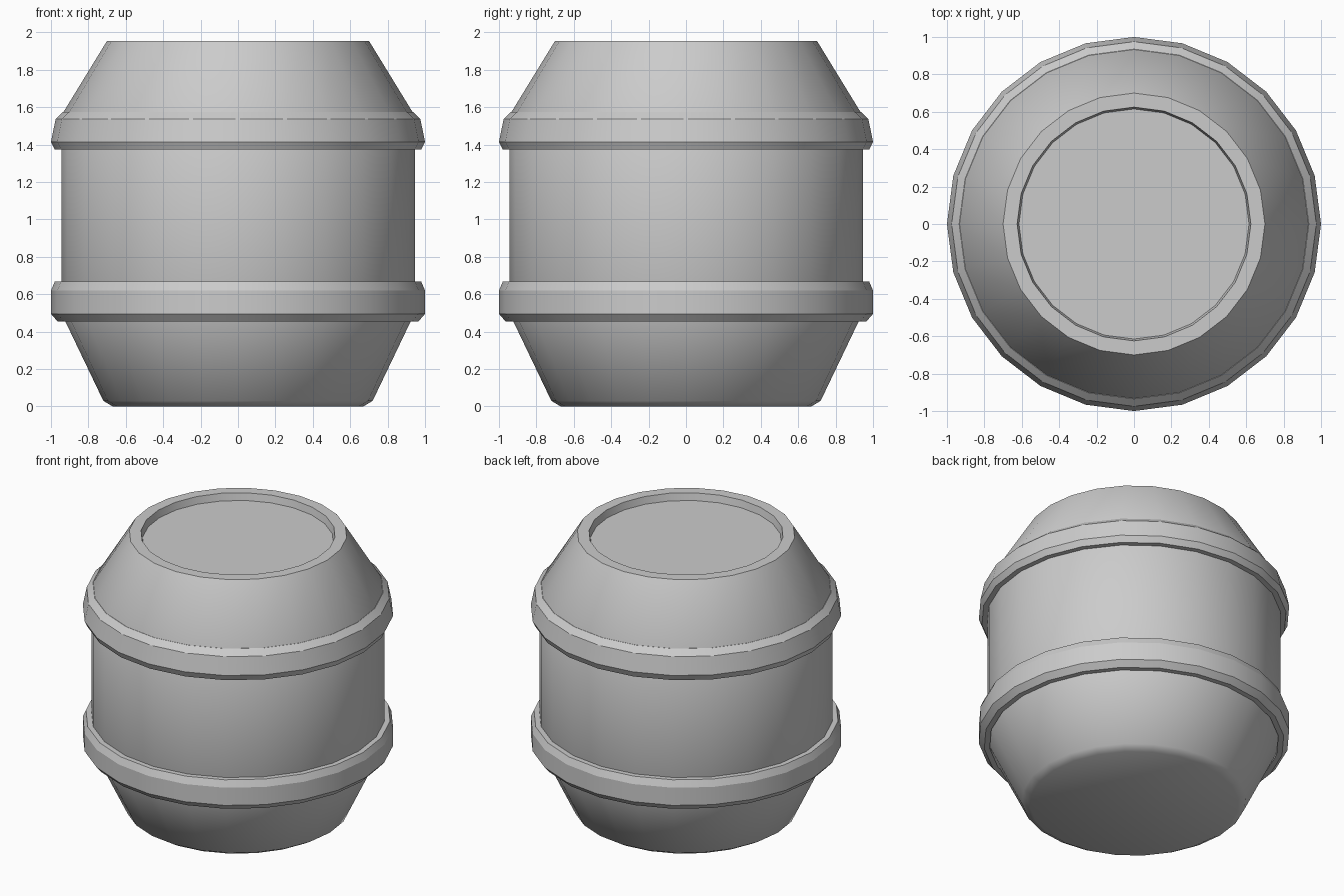
import bpy, math

if "Cube" in bpy.data.objects:
    bpy.data.objects.remove(bpy.data.objects["Cube"])

SIDES = 24


def lathe(name, profile, angle, ring=False):
    """Revolve (radius, z) points around z; ring closes the profile, otherwise ends are capped."""
    verts, faces = [], []
    for r, z in profile:
        for i in range(SIDES):
            a = 2 * math.pi * i / SIDES
            verts.append((r * math.cos(a), r * math.sin(a), z))
    n = len(profile)
    for k in range(n if ring else n - 1):
        lo, hi = k * SIDES, ((k + 1) % n) * SIDES
        for i in range(SIDES):
            j = (i + 1) % SIDES
            faces.append((lo + i, lo + j, hi + j, hi + i))
    if not ring:
        faces.append(tuple(reversed(range(SIDES))))
        faces.append(tuple(range((n - 1) * SIDES, n * SIDES)))
    mesh = bpy.data.meshes.new(name)
    mesh.from_pydata(verts, [], faces)
    obj = bpy.data.objects.new(name, mesh)
    bpy.context.collection.objects.link(obj)
    bpy.ops.object.select_all(action='DESELECT')
    obj.select_set(True)
    bpy.context.view_layer.objects.active = obj
    bpy.ops.object.shade_smooth_by_angle(angle=math.radians(angle))
    return obj


# Barrel shell with tapered ends and a recessed lid
lathe("barrel_body", [
    (0.67, 0.0), (0.72, 0.03), (0.945, 0.5), (0.945, 1.555),
    (0.70, 1.955), (0.625, 1.955), (0.615, 1.905)], 35)

# Lower hoop
lathe("lower_hoop", [
    (0.93, 0.455), (0.965, 0.455), (1.0, 0.495), (1.0, 0.62),
    (0.98, 0.667), (0.93, 0.667)], 18, ring=True)

# Upper hoop, leaning inwards
lathe("upper_hoop", [
    (0.92, 1.373), (0.98, 1.373), (1.0, 1.415), (0.975, 1.537),
    (0.935, 1.575), (0.91, 1.575)], 18, ring=True)
